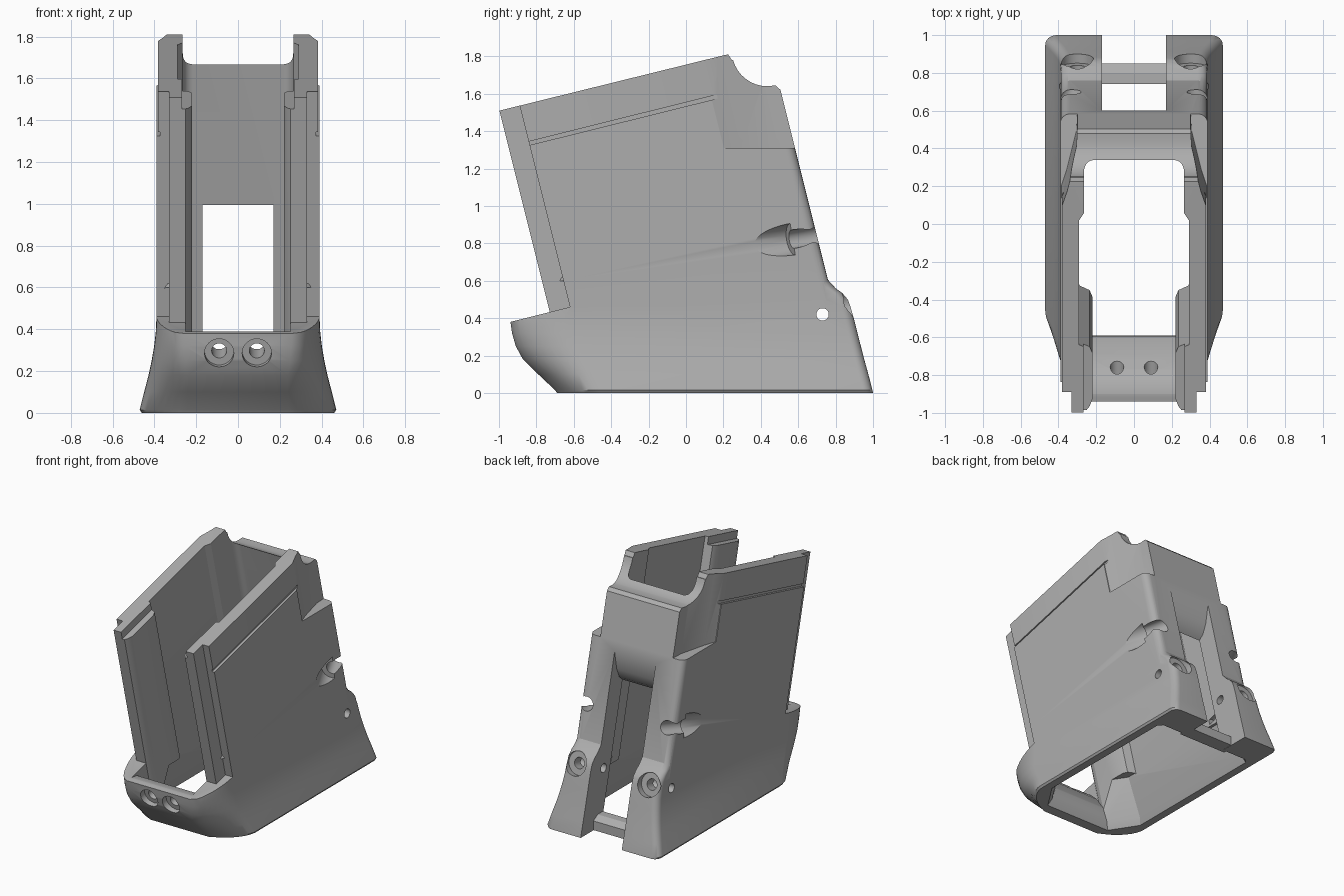
import bpy, bmesh, math
from mathutils import Vector

if "Cube" in bpy.data.objects:
    bpy.data.objects.remove(bpy.data.objects["Cube"], do_unlink=True)

LEAN = 0.25  # the grip leans forward by this much per unit of height
grey = bpy.data.materials.new("satin grey")
grey.use_nodes = True
grey.diffuse_color = (0.42, 0.42, 0.42, 1)
grey.node_tree.nodes["Principled BSDF"].inputs["Base Color"].default_value = (0.42, 0.42, 0.42, 1)


def loft(name, rings):
    """Closed solid through rings that have equal point counts."""
    bm = bmesh.new()
    loops = [[bm.verts.new(p) for p in ring] for ring in rings]
    n = len(loops[0])
    for a, b in zip(loops, loops[1:]):
        for i in range(n):
            bm.faces.new((a[i], a[(i + 1) % n], b[(i + 1) % n], b[i]))
    bm.faces.new(loops[0])
    bm.faces.new(loops[-1])
    bmesh.ops.recalc_face_normals(bm, faces=bm.faces)
    me = bpy.data.meshes.new(name)
    bm.to_mesh(me)
    bm.free()
    me.materials.append(grey)
    ob = bpy.data.objects.new(name, me)
    bpy.context.collection.objects.link(ob)
    return ob


def side_prism(name, pts, x0, x1):
    """Side profile (y, z) extruded across x."""
    return loft(name, [[(x, y, z) for y, z in pts] for x in (x0, x1)])


def lean_prism(name, pts, z0, z1):
    """Plan section (x, s) extruded up the leaning axis."""
    return loft(name, [[(x, s - LEAN * z, z) for x, s in pts] for z in (z0, z1)])


def rod(name, start, end, r0, r1=None):
    a, b = Vector(start), Vector(end)
    q = (b - a).to_track_quat('Z', 'Y')
    ring = lambda c, r: [c + q @ Vector((r * math.cos(t), r * math.sin(t), 0))
                         for t in (i * math.tau / 32 for i in range(32))]
    return loft(name, [ring(a, r0), ring(b, r1 or r0)])


def combine(target, other, op='DIFFERENCE'):
    mod = target.modifiers.new(op, 'BOOLEAN')
    mod.operation, mod.solver, mod.object = op, 'EXACT', other
    bpy.context.view_layer.objects.active = target
    bpy.ops.object.modifier_apply(modifier=mod.name)
    bpy.data.objects.remove(other, do_unlink=True)


def both(half):
    """Close a right-hand half outline with its mirror image."""
    return half + [(-x, y) for x, y in reversed(half)]


def corner(cx, cy, r, a0, a1, n=6):
    return [(cx + r * math.cos(math.radians(a0 + (a1 - a0) * i / n)),
             cy + r * math.sin(math.radians(a0 + (a1 - a0) * i / n))) for i in range(n + 1)]


def base_ring(z, w, front, back, nose, sweep):
    """Plan outline of the flared base: narrow nose, swept shoulder, round back corners."""
    half = [(nose - 0.04, front), (nose, front + 0.02)]
    for i in range(1, 9):
        t = i / 8 * math.pi / 2
        half.append((nose + (w - nose) * math.sin(t),
                     front + 0.02 + sweep * (0.35 * math.sin(t) + 0.65 * (1 - math.cos(t)))))
    half += corner(w - 0.05, back - 0.05, 0.05, 0, 90)
    return [(x, y, z) for x, y in both(half)]


# Flared base, then the leaning upper shell
levels = [(0, .46, -.69, 1.0, .28, .22), (.015, .47, -.7, .997, .28, .22),
          (.1, .449, -.79, .975, .28, .27), (.18, .428, -.872, .953, .28, .3),
          (.25, .413, -.91, .935, .29, .3), (.32, .401, -.93, .917, .295, .3),
          (.39, .393, -.94, .9, .3, .3), (.46, .39, -.93, .88, .3, .3),
          (.5, .388, -.85, .865, .3, .25), (.535, .386, -.78, .835, .3, .2),
          (.56, .385, -.74, .8, .3, .15), (.62, .385, -.7, .745, .3, .1)]
body = loft("magazine_well_body", [base_ring(*v) for v in levels])
shell = lean_prism("shell", both([(.33, -.62), (.33, -.505), (.39, -.505)]
                                 + corner(.34, .86, .05, 0, 90)), .3, 2.2)
combine(body, shell, 'UNION')

# Trim above the nose and along the sloping top with its scooped rear edge
nose_trim = side_prism("nose_trim", [(-1.4, .265), (-.62, .46), (-.655, .6), (-.95, .6), (-1.4, .6)], -1, 1)
top = [(-1.3, 1.435), (.2, 1.805), (.225, 1.81), (.245, 1.78)]
top += corner(.435, 1.83, .19, 195, 270, 8) + [(.48, 1.645), (.5, 1.625), (.6, 1.58), (1, 1.58), (1, 2.6), (-1.3, 2.6)]
strip_keep = [(-1, .62), (-.6, .62), (-.6, .62)]
shell_front = lean_prism("nose_core", [(-.33, -.62), (.33, -.62), (.33, -.4), (-.33, -.4)], .35, .9)
combine(body, nose_trim)
combine(body, shell_front, 'UNION')
combine(body, side_prism("top_trim", top, -1, 1))

# Main cavity: side limits crossed with the leaning plan section
cavity = lean_prism("cavity", both([(.25, -1.2), (.25, -.62), (.235, -.6), (.22, -.56), (.22, -.3), (.235, -.265),
                                    (.29, -.24), (.29, .46), (.265, .5), (.265, .7)]
                                   + corner(.215, .705, .05, 0, 90)), -.2, 2.4)
limits = side_prism("limits", [(-.55, -.3), (-.55, .07), (-.6, .16), (-.7, .28), (-.77, .345), (-.84, .385),
                               (-.9, .39), (-2, .41), (-2, 2.5), (1.5, 2.5), (1.5, -.3)], -1, 1)
combine(cavity, limits, 'INTERSECT')
combine(body, cavity)

# Funnel at the bottom mouth
mouth = lambda z, w, f, b: [(x, y, z) for x, y in both([(w - .13, f), (w, f + .2), (w, b - .03), (w - .03, b)])]
combine(body, loft("funnel", [mouth(-.02, .41, -.62, .77), mouth(.05, .38, -.59, .745), mouth(.34, .285, -.6, .67)]))

# Open slot between the rear legs, with a curved upper end
slot = [(.4, -.2), (.4, .98), (.5, .99), (.545, 1.03), (.575, 1.1), (.6, 1.24), (1.3, 1.24), (1.3, -.2)]
combine(body, side_prism("rear_slot", slot, -.17, .17))

# Rib tops drop below the rails
combine(body, side_prism("rib_relief", [(-1.2, 1.4), (-.62, 1.545), (-.62, 1.8), (-1.2, 1.8)], -.268, .268))

for m in (1, -1):
    # Slanted rear shoulder
    combine(body, lean_prism("shoulder", [(m * x, s) for x, s in
            [(.385, .53), (.355, .62), (.305, .82), (.29, 1.1), (.6, 1.1), (.6, .53)]], 1.31, 2.3))
    # Recessed side rail and its groove
    rail = [(-1.2, 1.24), (.17, 1.58), (.12, 1.9), (-1.2, 1.7)]
    groove = [(-1.2, 1.235), (.17, 1.575), (.165, 1.595), (-1.2, 1.255)]
    combine(body, side_prism("rail", rail, m * .382, m * .6))
    combine(body, side_prism("groove", groove, m * .372, m * .6))
    # Angled bolt hole from the side out through the rear leg
    a, b = Vector((m * .52, .28, .775)), Vector((m * .29, .8, .86))
    combine(body, rod("bolt_seat", a, a.lerp(b, .56), .085))
    combine(body, rod("bolt_hole", a, b, .05))
    # Lower rear bolt hole with a wide seat
    combine(body, rod("rear_seat", (m * .3, .83, .46), (m * .3, 1.1, .53), .085))
    combine(body, rod("rear_hole", (m * .3, .5, .375), (m * .3, .9, .478), .04))
    # Paired front bolt holes through the nose
    combine(body, rod("front_seat", (m * .09, -1.1, .24), (m * .09, -.875, .297), .07))
    combine(body, rod("front_hole", (m * .09, -.95, .275), (m * .09, -.6, .38), .036))

# Cross pin hole and rear tie bar
combine(body, rod("pin_hole", (-1, .73, .42), (1, .73, .42), .033))
bar = [(.74, .002), (.85, .002), (.85, .07), (.8, .1), (.74, .1)]
combine(body, side_prism("rear_tie_bar", bar, -.2, .2), 'UNION')

bpy.ops.object.select_all(action='DESELECT')
body.select_set(True)
bpy.context.view_layer.objects.active = body
bpy.ops.object.shade_smooth_by_angle(angle=math.radians(28))
